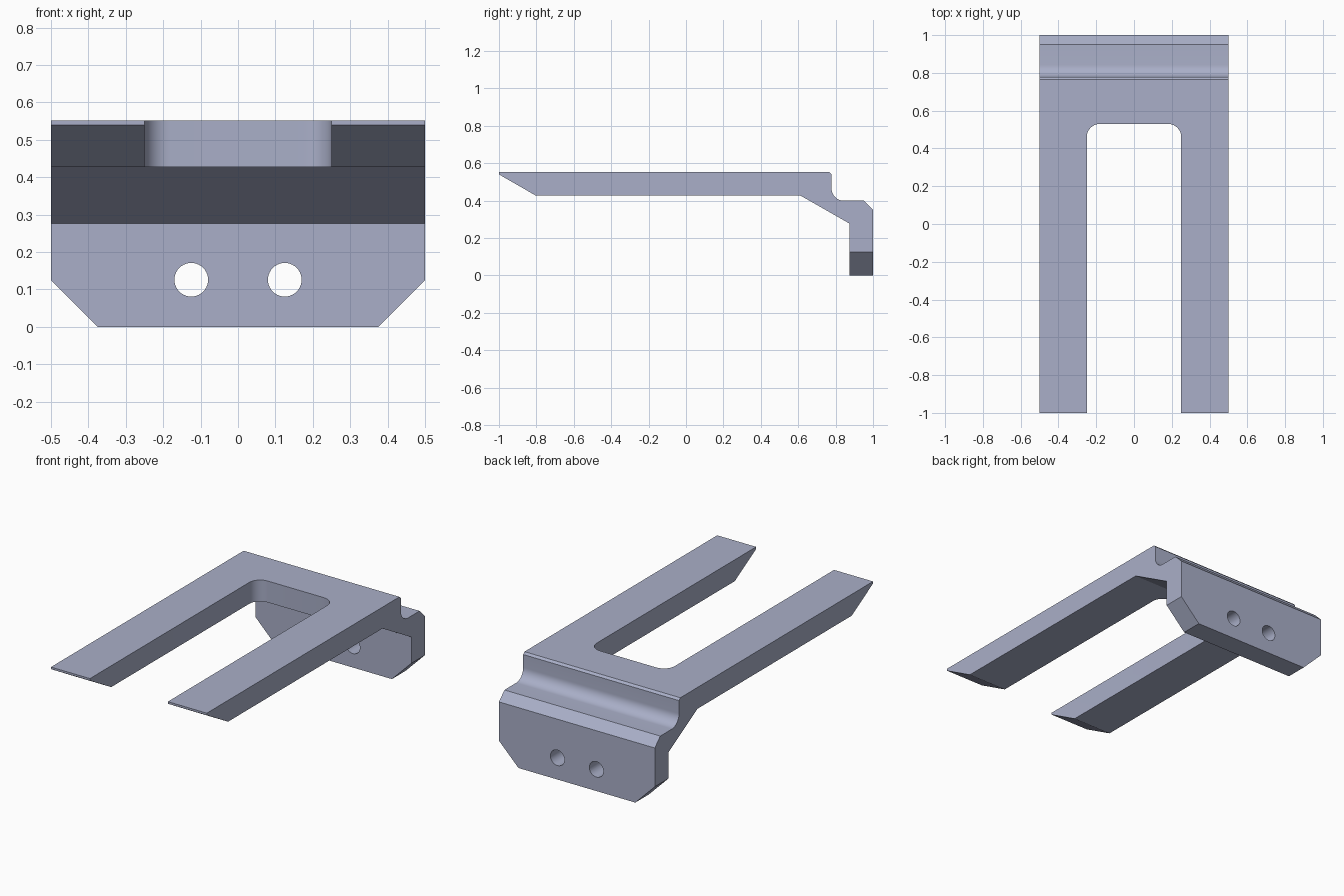
import bpy, bmesh, math
from mathutils import Vector

cube = bpy.data.objects.get("Cube")
if cube:
    bpy.data.objects.remove(cube, do_unlink=True)

# Single painted-metal colour
metal = bpy.data.materials.new("blue_grey_metal")
metal.use_nodes = True
colour = (0.40, 0.43, 0.58, 1.0)
metal.diffuse_color = colour
metal.node_tree.nodes["Principled BSDF"].inputs["Base Color"].default_value = colour


def arc(cu, cv, r, start, end, steps):
    """Points along an arc, angles in degrees."""
    angles = [math.radians(start + (end - start) * i / steps) for i in range(steps + 1)]
    return [(cu + r * math.cos(a), cv + r * math.sin(a)) for a in angles]


def prism(name, outline, axis, low, high):
    """Extrude a 2D outline along one axis (0=x: yz, 1=y: xz, 2=z: xy)."""
    bm = bmesh.new()
    verts = []
    for u, v in outline:
        co = [u, v]
        co.insert(axis, low)
        verts.append(bm.verts.new(co))
    face = bm.faces.new(verts)
    top = bmesh.ops.extrude_face_region(bm, geom=[face])["geom"]
    shift = Vector((0, 0, 0))
    shift[axis] = high - low
    bmesh.ops.translate(bm, vec=shift, verts=[g for g in top if isinstance(g, bmesh.types.BMVert)])
    bmesh.ops.recalc_face_normals(bm, faces=bm.faces)
    mesh = bpy.data.meshes.new(name)
    bm.to_mesh(mesh)
    bm.free()
    mesh.materials.append(metal)
    obj = bpy.data.objects.new(name, mesh)
    bpy.context.collection.objects.link(obj)
    return obj


# Bracket side profile: flat arm, rounded step, hanging back plate
profile = [(-1, 0.428 + 0.112), (-1, 0.552), (0.766, 0.552), (0.778, 0.54)]
profile += arc(0.843, 0.465, 0.065, 180, 270, 12)
profile += [(0.95, 0.40), (1, 0.35), (1, 0), (0.875, 0), (0.875, 0.277),
            (0.61, 0.428), (-0.805, 0.428)]
bracket = prism("forked_bracket", profile, 0, -0.5, 0.5)

# Slot between the prongs, with rounded inner corners
slot = [(-0.25, -1.1), (0.25, -1.1)]
slot += arc(0.18, 0.46, 0.07, 0, 90, 12) + arc(-0.18, 0.46, 0.07, 90, 180, 12)
cutters = [prism("slot_cutter", slot, 2, 0.35, 0.7)]

# Screw holes and lower corner chamfers on the back plate
for side, s in (("left", 1), ("right", -1)):
    hole = arc(s * 0.125, 0.126, 0.045, 0, 360, 40)[:-1]
    cutters.append(prism(side + "_hole_cutter", hole, 1, 0.8, 1.1))
    corner = [(s * 0.365, -0.01), (s * 0.51, 0.135), (s * 0.51, -0.01)]
    cutters.append(prism(side + "_chamfer_cutter", corner, 1, 0.8, 1.1))

# Apply the cuts and discard the helpers
bpy.context.view_layer.objects.active = bracket
for cutter in cutters:
    cutter.hide_render = True
    mod = bracket.modifiers.new(cutter.name, "BOOLEAN")
    mod.operation = "DIFFERENCE"
    mod.solver = "EXACT"
    mod.object = cutter
    bpy.ops.object.modifier_apply(modifier=mod.name)
    bpy.data.objects.remove(cutter, do_unlink=True)

# Smooth the curved surfaces, keep machined edges sharp
bpy.ops.object.select_all(action="DESELECT")
bracket.select_set(True)
bpy.ops.object.shade_smooth_by_angle(angle=math.radians(25))
